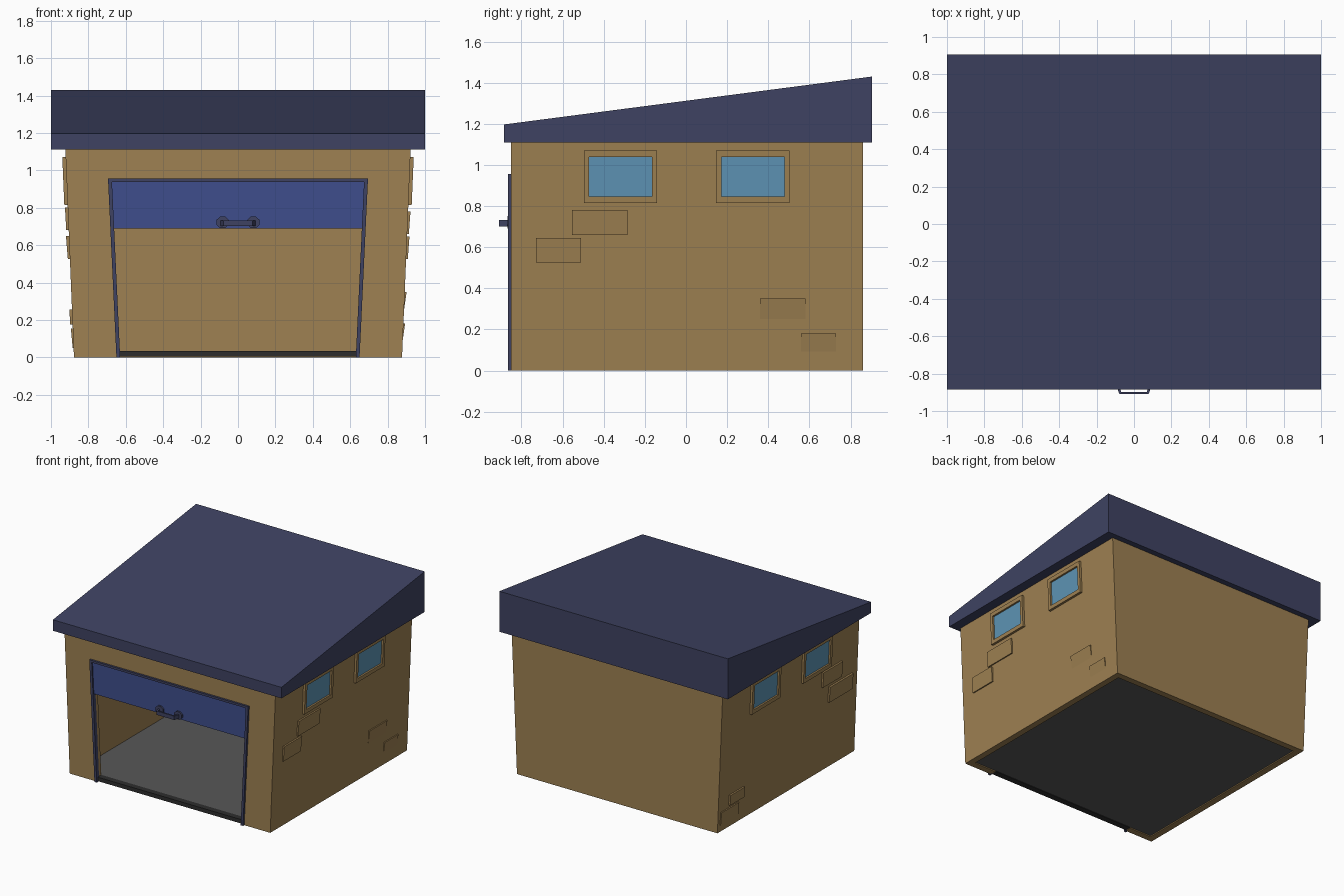
import bpy, bmesh, math
from mathutils import Vector

cube = bpy.data.objects.get("Cube")
if cube:
    bpy.data.objects.remove(cube, do_unlink=True)


def material(name, rgb):
    m = bpy.data.materials.new(name)
    m.use_nodes = True
    m.diffuse_color = (*rgb, 1)
    m.node_tree.nodes["Principled BSDF"].inputs["Base Color"].default_value = (*rgb, 1)
    return m


TAN = material("tan_wall", (0.342, 0.218, 0.084))
NAVY = material("navy_roof", (0.049, 0.055, 0.122))
BLUE = material("blue_door", (0.049, 0.076, 0.264))
GLASS = material("window_blue", (0.11, 0.296, 0.462))
GREY = material("floor_grey", (0.095, 0.095, 0.095))
DARK = material("sill_dark", (0.027, 0.027, 0.027))


def prism(name, loop, offset, mat):
    """Extrude a flat 3D outline along an offset vector."""
    bm = bmesh.new()
    face = bm.faces.new([bm.verts.new(p) for p in loop])
    ext = bmesh.ops.extrude_face_region(bm, geom=[face], use_keep_orig=True)
    moved = [g for g in ext["geom"] if isinstance(g, bmesh.types.BMVert)]
    bmesh.ops.translate(bm, verts=moved, vec=Vector(offset))
    bmesh.ops.recalc_face_normals(bm, faces=bm.faces)
    mesh = bpy.data.meshes.new(name)
    bm.to_mesh(mesh)
    bm.free()
    mesh.materials.append(mat)
    obj = bpy.data.objects.new(name, mesh)
    bpy.context.collection.objects.link(obj)
    return obj


def along_y(name, xz, y0, y1, mat):
    return prism(name, [(x, y0, z) for x, z in xz], (0, y1 - y0, 0), mat)


def mirrored(half):
    """Close an outline given by its right half, top or bottom centre last."""
    return half + [(-x, z) for x, z in reversed(half)]


# The walls lean outward as they rise
TOP, THICK, FRONT, BACK = 1.11, 0.05, -0.85, 0.86


def wall_x(z):
    return 0.877 + 0.046 * z / TOP


def side_slab(name, side, y0, y1, z0, z1, inner, outer, mat, outer_low=None):
    """Box that follows a leaning side wall, from inner to outer depth."""
    low = outer if outer_low is None else outer_low
    xz = [(wall_x(z0) + inner, z0), (wall_x(z0) + low, z0),
          (wall_x(z1) + outer, z1), (wall_x(z1) + inner, z1)]
    return along_y(name, [(side * x, z) for x, z in xz], y0, y1, mat)


# Walls
along_y("front_wall", mirrored([(0.635, 0), (wall_x(0), 0), (wall_x(TOP), TOP)])[:3]
        + [(-wall_x(TOP), TOP), (-wall_x(0), 0), (-0.635, 0), (-0.68, 0.945), (0.68, 0.945)],
        FRONT, FRONT + THICK, TAN)
along_y("back_wall", mirrored([(wall_x(0), 0), (wall_x(TOP), TOP)]),
        BACK - THICK, BACK, TAN)
for side, label in ((1, "left"), (-1, "right")):
    side_slab(label + "_wall", side, FRONT + THICK, BACK - THICK, 0, TOP, -THICK, 0, TAN)

# Floor and door sill
inside = wall_x(0) - THICK
along_y("floor", mirrored([(inside, 0.008), (inside, 0.035)]),
        FRONT + THICK, BACK - THICK, GREY)
along_y("door_sill", mirrored([(0.635, 0.004), (0.637, 0.035)]),
        FRONT + 0.003, FRONT + THICK, DARK)

# Sloping roof
prism("roof", [(-1, -0.885, TOP), (-1, 0.905, TOP), (-1, 0.905, 1.43), (-1, -0.885, 1.197)],
      (2, 0, 0), NAVY)

# Door frame and raised door
along_y("door_frame", [(0.63, 0), (0.65, 0), (0.695, 0.955), (-0.695, 0.955), (-0.65, 0),
                       (-0.63, 0), (-0.674, 0.938), (0.674, 0.938)],
        -0.866, -0.835, NAVY)
along_y("door", mirrored([(0.663, 0.69), (0.674, 0.938)]), -0.855, -0.835, BLUE)

# Door handle
for x, label in ((0.082, "left"), (-0.082, "right")):
    ring = [(x + 0.036 * math.cos((k + 0.5) * math.pi / 4),
             0.722 + 0.033 * math.sin((k + 0.5) * math.pi / 4)) for k in range(8)]
    along_y(label + "_handle_plate", ring, -0.868, -0.85, NAVY)
outline = [(0.095, -0.86), (0.078, -0.91), (-0.078, -0.91), (-0.095, -0.86),
           (-0.082, -0.86), (-0.068, -0.898), (0.068, -0.898), (0.082, -0.86)]
prism("handle_bar", [(x, y, 0.702) for x, y in outline], (0, 0, 0.03), NAVY)

# Windows on both sides
Z0, Z1, RIM = 0.815, 1.07, 0.031
for side, label in ((1, "left"), (-1, "right")):
    for y0, place in ((-0.497, "front"), (0.147, "back")):
        y1 = y0 + 0.356
        name = f"{label}_{place}_window"
        for part, box in (("bottom", (y0, y1, Z0, Z0 + RIM)),
                          ("top", (y0, y1, Z1 - RIM, Z1)),
                          ("front", (y0, y0 + RIM - 0.006, Z0 + RIM, Z1 - RIM)),
                          ("back", (y1 - RIM + 0.006, y1, Z0 + RIM, Z1 - RIM))):
            side_slab(f"{name}_{part}_rim", side, *box, -0.01, 0.018, TAN)
        side_slab(name + "_glass", side, y0 + 0.02, y1 - 0.02, Z0 + 0.02, Z1 - 0.02,
                  -0.004, 0.004, GLASS)

# Loose bricks: side, y range, z range, depth at the top and at the bottom
bricks = [(1, -0.555, -0.285, 0.66, 0.78, 0.013, 0.009),
          (1, -0.73, -0.51, 0.525, 0.645, 0.013, 0.009),
          (1, 0.36, 0.58, 0.22, 0.35, 0.01, -0.003),
          (1, 0.56, 0.73, 0.065, 0.18, 0.009, -0.003),
          (-1, -0.64, -0.4, 0.68, 0.80, 0.015, 0.013),
          (-1, -0.78, -0.49, 0.525, 0.65, 0.016, 0.011),
          (-1, 0.55, 0.73, 0.175, 0.255, 0.014, 0.013),
          (-1, 0.61, 0.83, 0.05, 0.155, 0.01, 0.005)]
for n, (side, y0, y1, z0, z1, high, low) in enumerate(bricks):
    side_slab(f"brick_{n + 1}", side, y0, y1, z0, z1, -0.02, high, TAN, low)
